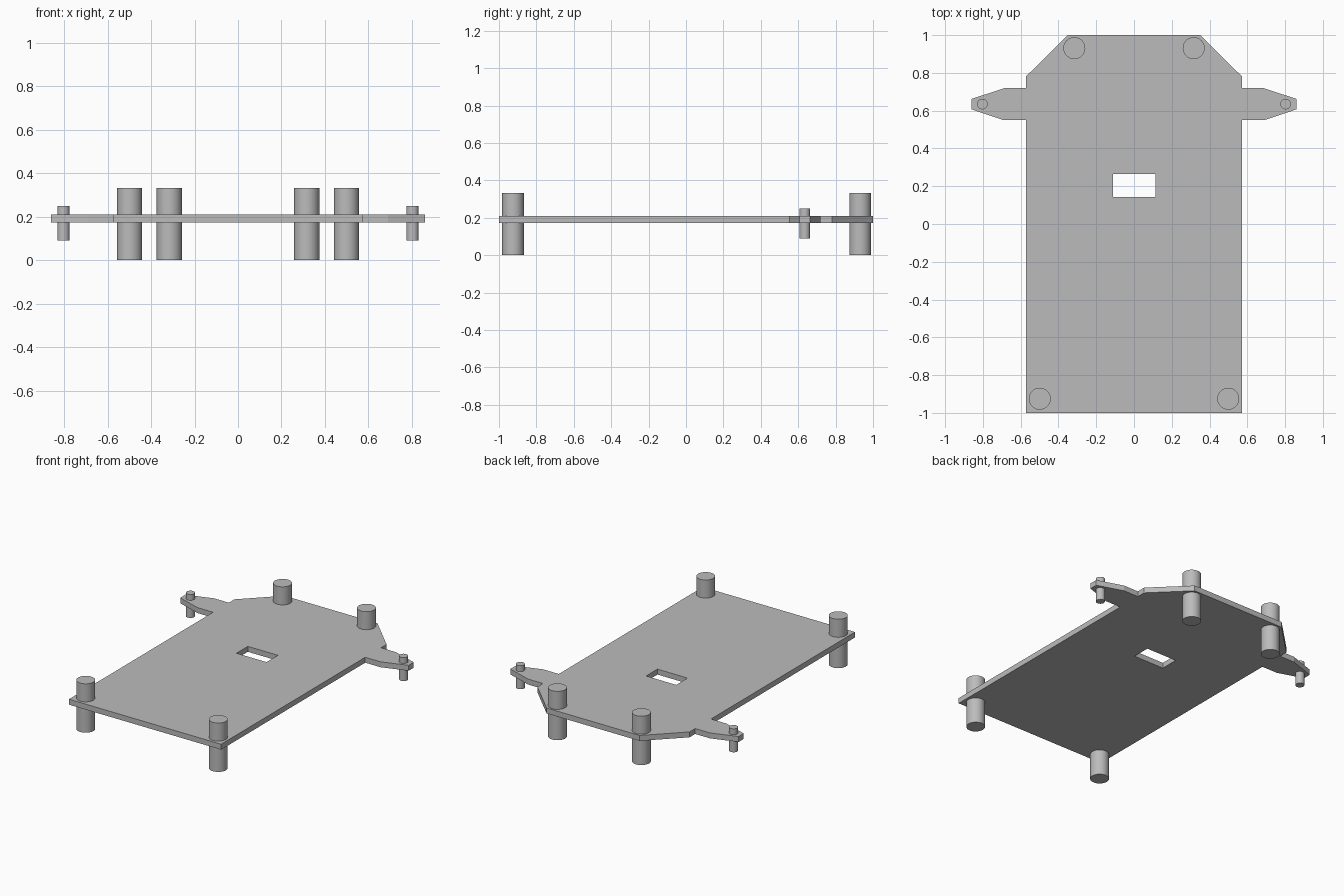
import bpy, bmesh

cube = bpy.data.objects.get("Cube")
if cube:
    bpy.data.objects.remove(cube, do_unlink=True)

grey = bpy.data.materials.new("plain_grey")
grey.use_nodes = True
colour = (0.5, 0.5, 0.5, 1)
grey.diffuse_color = colour
grey.node_tree.nodes["Principled BSDF"].inputs["Base Color"].default_value = colour

PLATE_BOTTOM, PLATE_TOP = 0.173, 0.21


def add_loop(bm, points):
    verts = [bm.verts.new((x, y, PLATE_BOTTOM)) for x, y in points]
    return [bm.edges.new((a, b)) for a, b in zip(verts, verts[1:] + verts[:1])]


# Deck plate: mirrored outline with side arms and a rectangular slot
half = [(0.573, -1), (0.573, 0.55), (0.69, 0.55), (0.86, 0.607), (0.86, 0.662),
        (0.685, 0.72), (0.573, 0.72), (0.573, 0.78), (0.35, 1)]
outline = half + [(-x, y) for x, y in reversed(half)]
slot = [(-0.112, 0.143), (-0.112, 0.265), (0.115, 0.265), (0.115, 0.143)]
bm = bmesh.new()
edges = add_loop(bm, outline) + add_loop(bm, slot)
bmesh.ops.triangle_fill(bm, edges=edges, use_beauty=True)
top = bmesh.ops.extrude_face_region(bm, geom=bm.faces[:], use_keep_orig=True)
bmesh.ops.translate(bm, vec=(0, 0, PLATE_TOP - PLATE_BOTTOM),
                    verts=[g for g in top["geom"] if isinstance(g, bmesh.types.BMVert)])
bmesh.ops.recalc_face_normals(bm, faces=bm.faces[:])
bmesh.ops.dissolve_limit(bm, angle_limit=0.01, verts=bm.verts[:], edges=bm.edges[:])
mesh = bpy.data.meshes.new("deck_plate")
bm.to_mesh(mesh)
bm.free()
mesh.materials.append(grey)
bpy.context.collection.objects.link(bpy.data.objects.new("deck_plate", mesh))


# Round posts and pins passing through the plate
def post(name, x, y, radius, bottom, top):
    bpy.ops.mesh.primitive_cylinder_add(vertices=48, radius=radius, depth=top - bottom,
                                        location=(x, y, (bottom + top) / 2))
    obj = bpy.context.object
    obj.name = name
    obj.data.materials.append(grey)
    bpy.ops.object.shade_smooth_by_angle()


for side, s in (("left", 1), ("right", -1)):
    post(f"front_post_{side}", s * 0.499, -0.925, 0.058, 0, 0.333)
    post(f"back_post_{side}", s * 0.316, 0.931, 0.058, 0, 0.333)
    post(f"arm_pin_{side}", s * 0.803, 0.635, 0.028, 0.09, 0.25)
